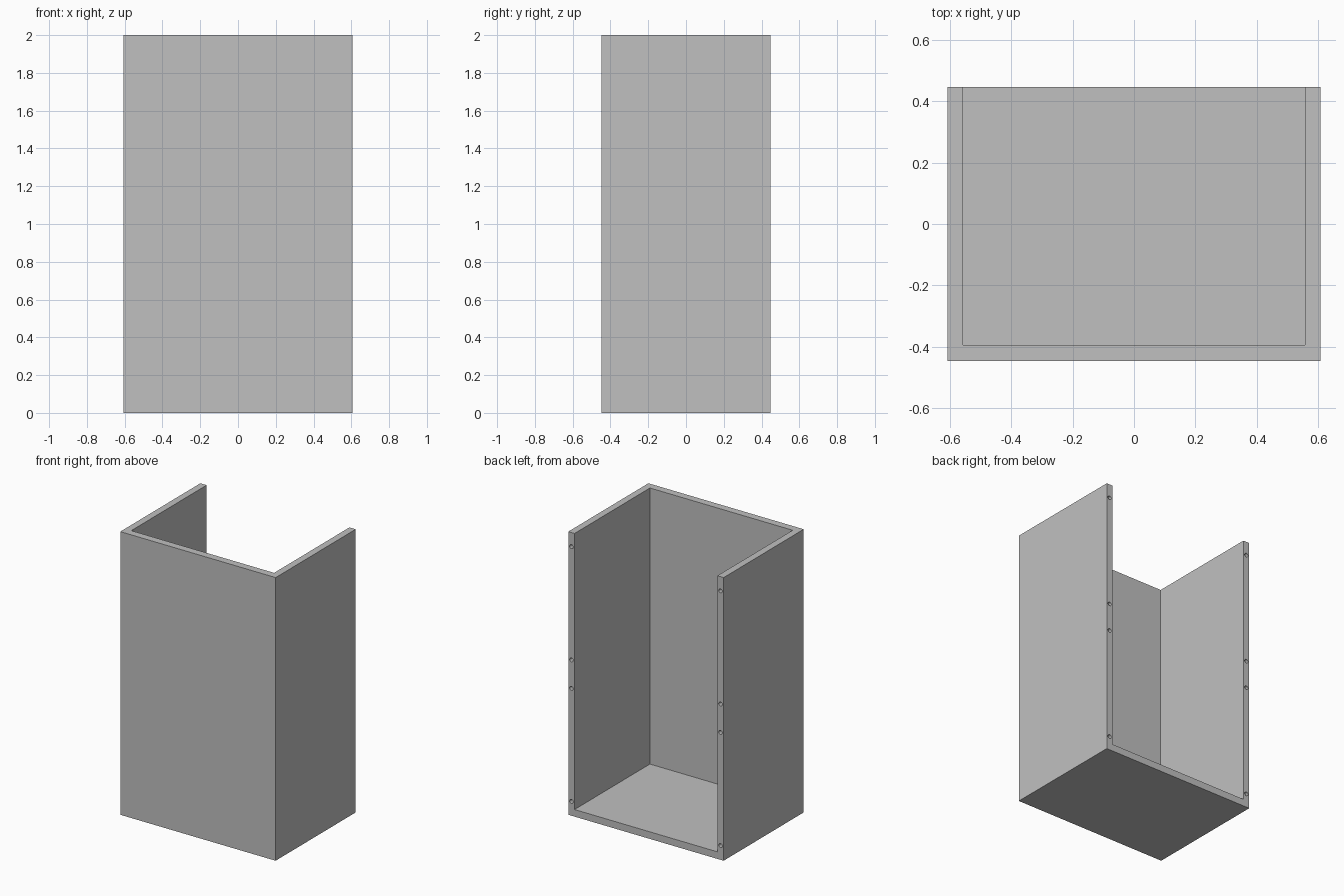
import bpy
import bmesh
from mathutils import Matrix, Vector

cube = bpy.data.objects.get("Cube")
if cube:
    bpy.data.objects.remove(cube, do_unlink=True)

# Overall size, wall thicknesses and screw holes
WIDTH, DEPTH, HEIGHT = 1.214, 0.894, 2.0
SIDE, FRONT, FLOOR = 0.049, 0.053, 0.05
HOLE_RADIUS, HOLE_DEPTH = 0.014, 0.1
HOLE_HEIGHTS = (0.1, 0.9, 1.1, 1.9)
OVERSHOOT = 0.1

grey = bpy.data.materials.new("light_grey")
grey.use_nodes = True
colour = (0.527, 0.527, 0.527, 1)
grey.diffuse_color = colour
grey.node_tree.nodes["Principled BSDF"].inputs["Base Color"].default_value = colour


def add_box(bm, low, high):
    low, high = Vector(low), Vector(high)
    place = Matrix.Translation((low + high) / 2) @ Matrix.Diagonal((*(high - low), 1))
    bmesh.ops.create_cube(bm, size=1, matrix=place)


def make_object(name, bm):
    mesh = bpy.data.meshes.new(name)
    bm.to_mesh(mesh)
    bm.free()
    mesh.materials.append(grey)
    obj = bpy.data.objects.new(name, mesh)
    bpy.context.collection.objects.link(obj)
    return obj


x, y = WIDTH / 2, DEPTH / 2

# Solid outer block
bm = bmesh.new()
add_box(bm, (-x, -y, 0), (x, y, HEIGHT))
case = make_object("open_case", bm)

# Cavity open at the top and back, with screw holes in the rear wall edges
bm = bmesh.new()
add_box(bm, (SIDE - x, FRONT - y, FLOOR), (x - SIDE, y + OVERSHOOT, HEIGHT + OVERSHOOT))
for side in (-1, 1):
    for z in HOLE_HEIGHTS:
        place = Matrix.Translation((side * (x - SIDE / 2), y, z)) @ Matrix.Rotation(1.5708, 4, "X")
        bmesh.ops.create_cone(bm, cap_ends=True, segments=24, radius1=HOLE_RADIUS,
                              radius2=HOLE_RADIUS, depth=HOLE_DEPTH * 2, matrix=place)
cutter = make_object("cavity_cutter", bm)
cutter.hide_render = True

# Cut the block and discard the helper
cut = case.modifiers.new("cavity", "BOOLEAN")
cut.operation = "DIFFERENCE"
cut.solver = "EXACT"
cut.object = cutter
bpy.ops.object.select_all(action="DESELECT")
bpy.context.view_layer.objects.active = case
case.select_set(True)
bpy.ops.object.modifier_apply(modifier=cut.name)
bpy.data.objects.remove(cutter, do_unlink=True)
bpy.ops.object.shade_smooth_by_angle()
